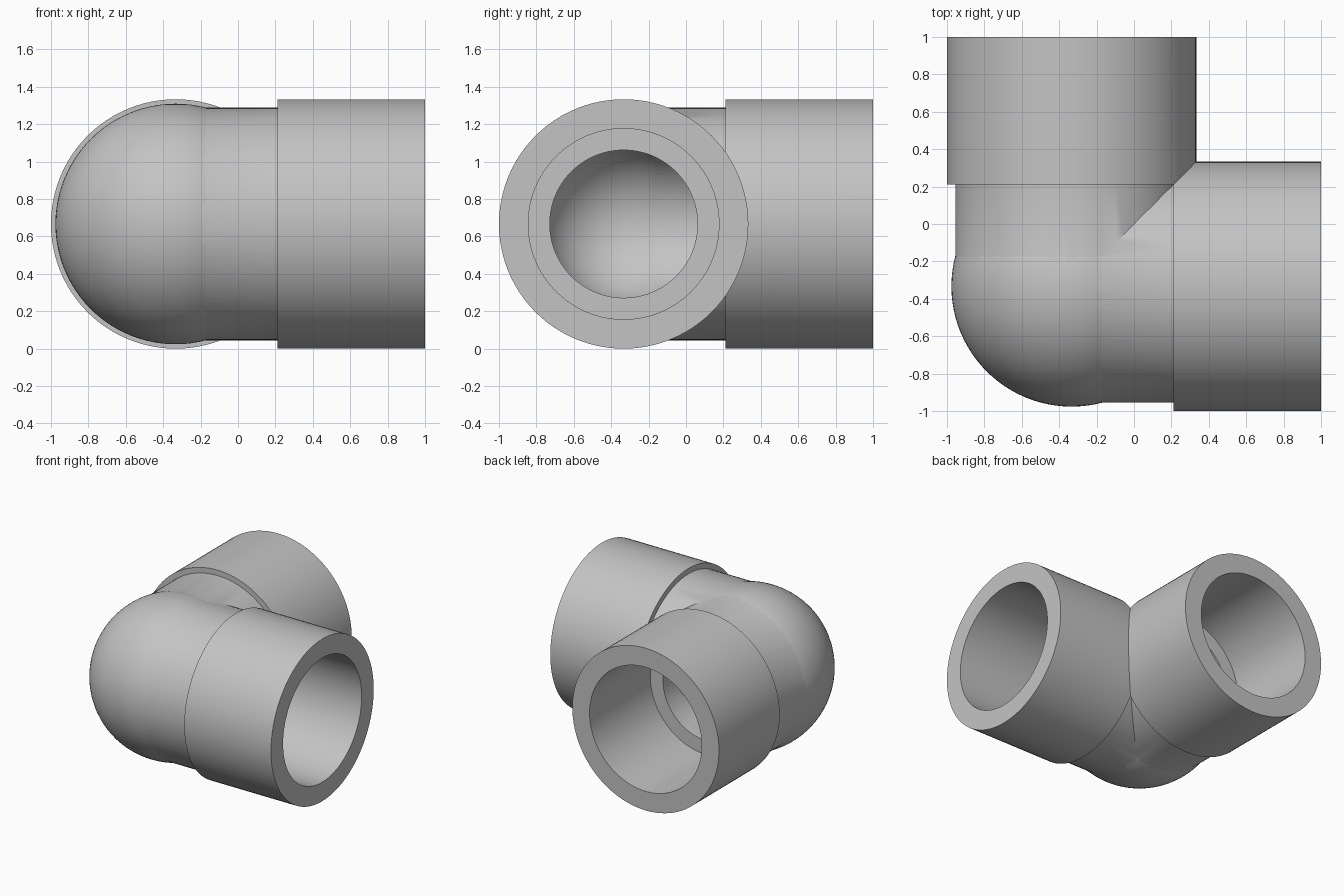
import bpy, math
from mathutils import Matrix, Vector

if "Cube" in bpy.data.objects:
    bpy.data.objects.remove(bpy.data.objects["Cube"], do_unlink=True)
import bmesh

SEG = 96
CORNER = Vector((-1 / 3, -1 / 3, 2 / 3))   # where the two pipe axes cross
ARM = 4 / 3                                # corner to open end
STEP = 0.545                               # corner to collar and socket floor

plastic = bpy.data.materials.new("grey plastic")
plastic.use_nodes = True
grey = (0.55, 0.55, 0.55, 1)
plastic.diffuse_color = grey
plastic.node_tree.nodes["Principled BSDF"].inputs["Base Color"].default_value = grey


def add_object(name, bm):
    bmesh.ops.recalc_face_normals(bm, faces=bm.faces)
    mesh = bpy.data.meshes.new(name)
    bm.to_mesh(mesh)
    bm.free()
    mesh.materials.append(plastic)
    obj = bpy.data.objects.new(name, mesh)
    obj.location = CORNER
    bpy.context.collection.objects.link(obj)
    return obj


def stepped_arm(name, inner_r, outer_r, length, turn):
    """Closed solid along +x, one step in radius, turned about z."""
    bm = bmesh.new()
    rings = []
    for x, r in ((0, inner_r), (STEP, inner_r), (STEP, outer_r), (length, outer_r)):
        rings.append([bm.verts.new((x, r * math.cos(a), r * math.sin(a)))
                      for a in (2 * math.pi * i / SEG for i in range(SEG))])
    for lower, upper in zip(rings, rings[1:]):
        for i in range(SEG):
            j = (i + 1) % SEG
            bm.faces.new((lower[i], lower[j], upper[j], upper[i]))
    bm.faces.new(rings[0])
    bm.faces.new(rings[-1])
    bm.transform(Matrix.Rotation(turn, 4, "Z"))
    return add_object(name, bm)


def ball(name, radius):
    bm = bmesh.new()
    bmesh.ops.create_uvsphere(bm, u_segments=SEG, v_segments=SEG // 2, radius=radius)
    return add_object(name, bm)


def combine(target, tool, operation):
    mod = target.modifiers.new(operation.lower(), "BOOLEAN")
    mod.operation, mod.solver, mod.object = operation, "EXACT", tool
    bpy.context.view_layer.update()
    bpy.context.view_layer.objects.active = target
    bpy.ops.object.modifier_apply(modifier=mod.name)
    bpy.data.objects.remove(tool, do_unlink=True)


def elbow(name, ball_r, inner_r, outer_r, length):
    """Round corner with one arm to +x and one to +y."""
    body = ball(name, ball_r)
    for turn in (0, math.pi / 2):
        combine(body, stepped_arm(name + " arm", inner_r, outer_r, length, turn), "UNION")
    return body


# Outer shell with collars, then the bore with wider sockets cut out
pipe_elbow = elbow("pipe_elbow", 0.643, 0.622, 2 / 3, ARM)
bore = elbow("bore", 0.43, 0.395, 0.51, ARM + 0.1)
combine(pipe_elbow, bore, "DIFFERENCE")

# Smooth pipe walls with crisp rims
bpy.ops.object.select_all(action="DESELECT")
pipe_elbow.select_set(True)
bpy.context.view_layer.objects.active = pipe_elbow
bpy.ops.object.shade_smooth_by_angle(angle=math.radians(30))
